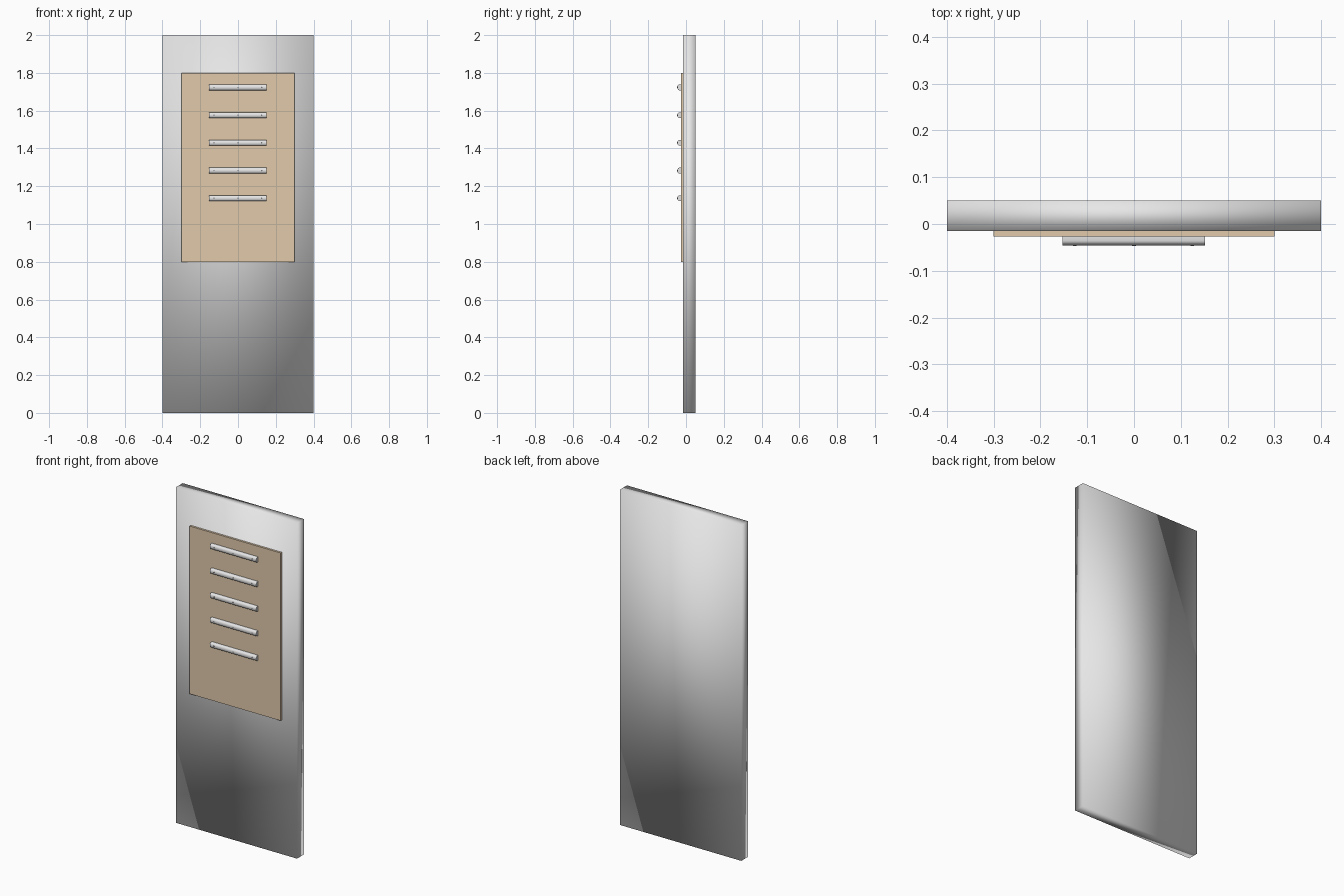
import bpy, bmesh, math
from mathutils import Matrix

old = bpy.data.objects.get("Cube")
if old:
    bpy.data.objects.remove(old, do_unlink=True)


def material(name, rgb):
    m = bpy.data.materials.new(name)
    m.use_nodes = True
    m.diffuse_color = (*rgb, 1)
    m.node_tree.nodes["Principled BSDF"].inputs["Base Color"].default_value = (*rgb, 1)
    return m


pale_grey = material("pale grey", (0.8, 0.8, 0.8))
tan_wood = material("tan wood", (0.75, 0.59, 0.41))
dark_metal = material("dark metal", (0.2, 0.2, 0.2))


def finish(bm, name, mat):
    bmesh.ops.recalc_face_normals(bm, faces=bm.faces)
    mesh = bpy.data.meshes.new(name)
    bm.to_mesh(mesh)
    bm.free()
    mesh.materials.append(mat)
    obj = bpy.data.objects.new(name, mesh)
    bpy.context.collection.objects.link(obj)
    return obj


def box(name, x, y, z, mat):
    """Box from (low, high) pairs on each axis."""
    bm = bmesh.new()
    bmesh.ops.create_cube(bm, size=1)
    for v in bm.verts:
        v.co = [pair[0] if c < 0 else pair[1] for c, pair in zip(v.co, (x, y, z))]
    return finish(bm, name, mat)


def bar(name, z):
    """Horizontal bar with a flat back and a rounded front."""
    bm = bmesh.new()
    half, back, start, depth = 0.015, -0.027, -0.036, 0.01
    profile = [(back, -half)]
    for i in range(9):
        a = -math.pi / 2 + math.pi * i / 8
        profile.append((start - depth * math.cos(a), half * math.sin(a)))
    profile.append((back, half))
    face = bm.faces.new([bm.verts.new((-0.153, y, z + h)) for y, h in profile])
    side = bmesh.ops.extrude_face_region(bm, geom=[face])["geom"]
    verts = [g for g in side if isinstance(g, bmesh.types.BMVert)]
    bmesh.ops.translate(bm, verts=verts, vec=(0.305, 0, 0))
    return finish(bm, name, pale_grey)


def screw(name, x, z):
    """Small screw head on the front of a bar."""
    bm = bmesh.new()
    bmesh.ops.create_cone(bm, cap_ends=True, segments=10, radius1=0.004, radius2=0.004,
                          depth=0.003,
                          matrix=Matrix.Translation((x, -0.0455, z)) @ Matrix.Rotation(math.pi / 2, 4, "X"))
    return finish(bm, name, dark_metal)


# Upright slab, softly shaded across its edges
slab = box("slab", (-0.4, 0.4), (-0.015, 0.05), (0, 2), pale_grey)
for p in slab.data.polygons:
    p.use_smooth = True

# Mounted board
box("board", (-0.3, 0.3), (-0.027, -0.015), (0.8, 1.8), tan_wood)

# Five bars with their screws
bars = []
for i in range(5):
    z = 1.723 - 0.1467 * i
    bars.append(bar(f"bar_{i + 1}", z))
    for side, x in (("right", -0.127), ("middle", 0), ("left", 0.125)):
        screw(f"bar_{i + 1}_{side}_screw", x, z)

bpy.ops.object.select_all(action="DESELECT")
for b in bars:
    b.select_set(True)
bpy.context.view_layer.objects.active = bars[0]
bpy.ops.object.shade_smooth_by_angle(angle=math.radians(35))
